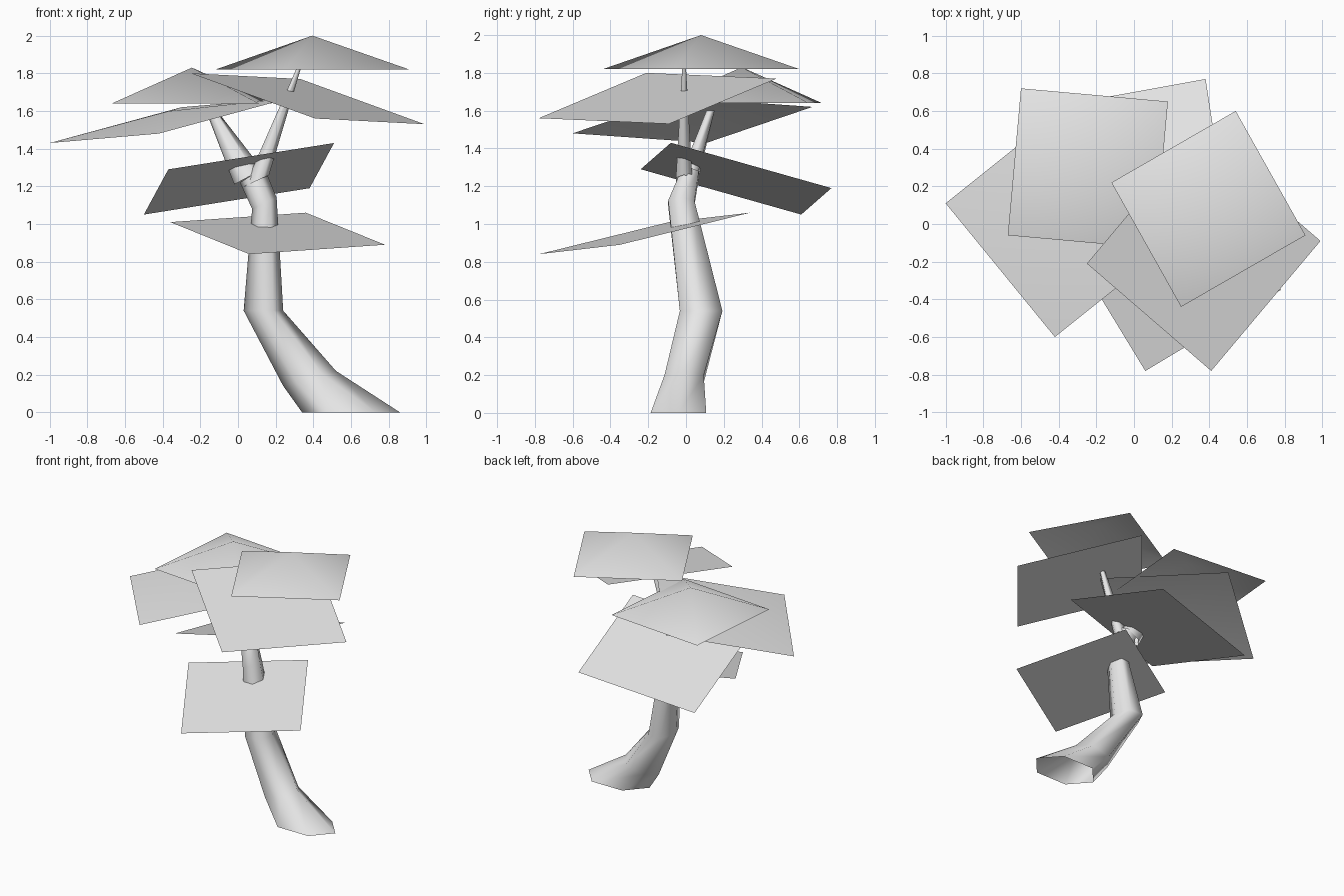
import bpy, math
from mathutils import Vector

old = bpy.data.objects.get("Cube")
if old:
    bpy.data.objects.remove(old, do_unlink=True)


def make_material(name, colour):
    mat = bpy.data.materials.new(name)
    mat.use_nodes = True
    mat.diffuse_color = colour
    mat.node_tree.nodes["Principled BSDF"].inputs["Base Color"].default_value = colour
    return mat


grey = make_material("pale grey", (0.8, 0.8, 0.8, 1))


def make_object(name, verts, faces):
    mesh = bpy.data.meshes.new(name)
    mesh.from_pydata(verts, [], faces)
    mesh.materials.append(grey)
    mesh.shade_smooth()
    obj = bpy.data.objects.new(name, mesh)
    bpy.context.collection.objects.link(obj)
    return obj


def tube(name, rings, sides=6):
    """Open tube; each ring is (centre, x radius, y radius, rise towards +x)."""
    verts, faces = [], []
    for (x, y, z), rx, ry, rise in rings:
        for i in range(sides):
            a = math.tau * i / sides
            verts.append((x + rx * math.cos(a), y + ry * math.sin(a), z + rise * math.cos(a)))
    for r in range(len(rings) - 1):
        for i in range(sides):
            j, low, high = (i + 1) % sides, r * sides, (r + 1) * sides
            faces.append((low + i, low + j, high + j, high + i))
    return make_object(name, verts, faces)


def leaf_pad(name, a, b, c, peak=0.0):
    """Parallelogram sheet from three corners, optionally raised to a peak."""
    a, b, c = Vector(a), Vector(b), Vector(c)
    corners = [a, b, c, a + c - b]
    if not peak:
        return make_object(name, corners, [(0, 1, 2, 3)])
    normal = (b - a).cross(c - b).normalized()
    corners.append((a + c) / 2 + normal * peak)
    return make_object(name, corners, [(i, (i + 1) % 4, 4) for i in range(4)])


# Bent trunk with a flared foot, open at the ground
tube("trunk", [
    ((0.60, -0.04, 0.0), 0.26, 0.17, 0.0),
    ((0.38, -0.01, 0.18), 0.14, 0.12, 0.04),
    ((0.135, 0.08, 0.54), 0.105, 0.13, 0.0),
    ((0.14, -0.025, 1.11), 0.065, 0.08, 0.03),
    ((0.075, 0.02, 1.26), 0.065, 0.055, 0.04),
])

# Forked branches
tube("left_branch", [((0.10, -0.01, 1.23), 0.065, 0.05, 0.03),
                     ((0.32, -0.01, 1.82), 0.012, 0.012, 0.0)])
tube("right_branch", [((0.055, 0.02, 1.25), 0.075, 0.05, 0.04),
                      ((-0.14, 0.13, 1.60), 0.03, 0.025, 0.0)])

# Peaked foliage sheets, corners anticlockwise from above
leaf_pad("top_foliage", (-0.12, 0.22, 1.82), (0.25, -0.44, 1.82), (0.91, -0.06, 1.82), 0.18)
leaf_pad("back_foliage", (-0.60, 0.72, 1.64), (-0.67, -0.06, 1.64), (0.11, -0.13, 1.64), 0.19)
leaf_pad("right_foliage", (-0.30, 0.67, 1.62), (-1.0, 0.11, 1.43), (-0.42, -0.60, 1.48), 0.05)

# Flat foliage sheets
leaf_pad("left_foliage", (-0.25, -0.21, 1.80), (0.41, -0.78, 1.56), (0.99, -0.09, 1.53))
leaf_pad("middle_foliage", (-0.50, 0.61, 1.05), (-0.37, -0.24, 1.29), (0.51, -0.08, 1.43))
leaf_pad("lower_foliage", (-0.36, -0.09, 1.01), (0.06, -0.78, 0.84), (0.78, -0.35, 0.89))
